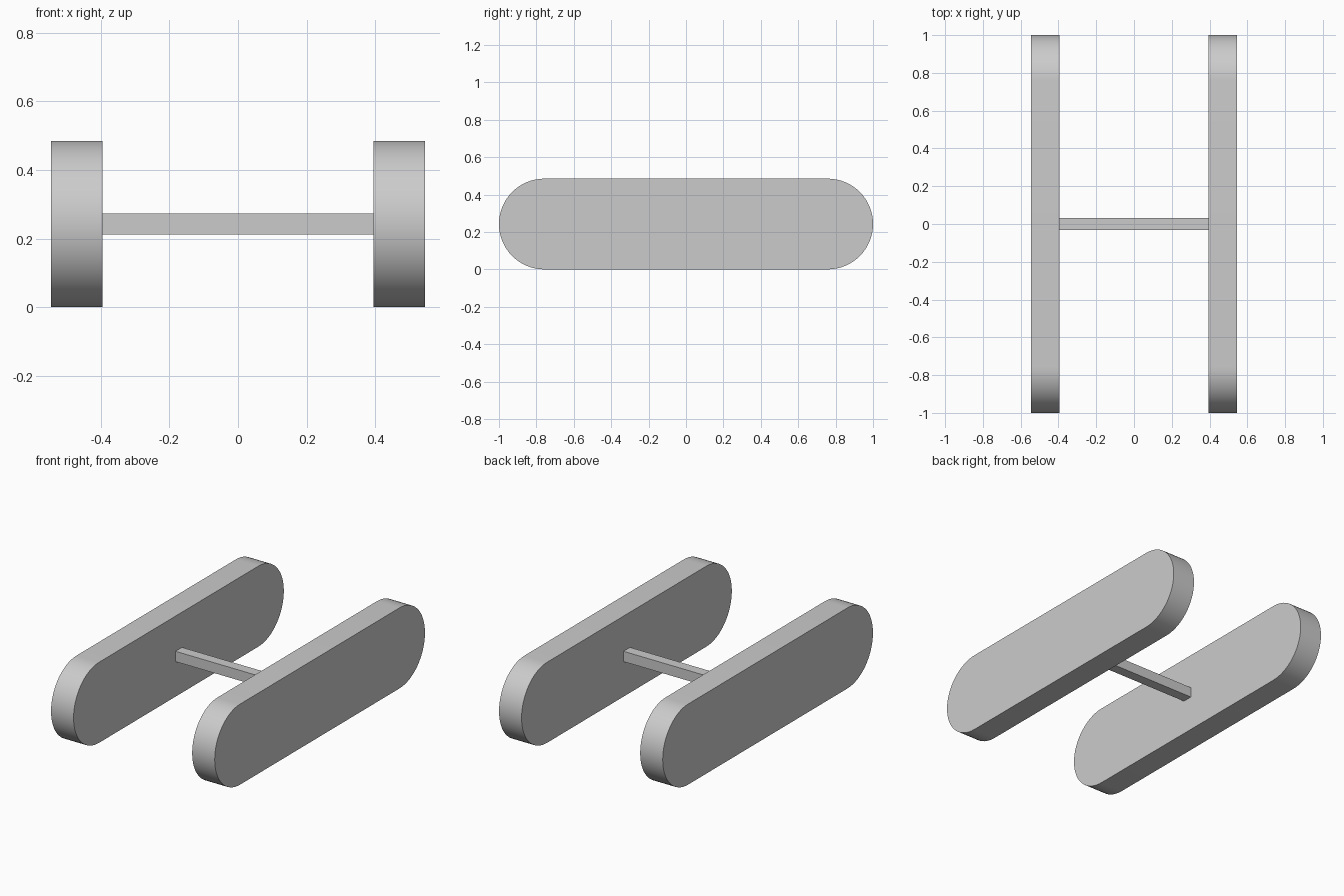
import bpy
import bmesh
from math import pi, sin, cos

default = bpy.data.objects.get("Cube")
if default:
    bpy.data.objects.remove(default, do_unlink=True)

RADIUS = 0.2425
HALF_LENGTH = 1.0
INNER_X, OUTER_X = 0.395, 0.545
BAR = 0.062
SEGMENTS = 32

grey = bpy.data.materials.new("light grey")
grey.use_nodes = True
colour = (0.6, 0.6, 0.6, 1)
grey.diffuse_color = colour
grey.node_tree.nodes["Principled BSDF"].inputs["Base Color"].default_value = colour


def add_object(name, bm):
    bmesh.ops.recalc_face_normals(bm, faces=bm.faces)
    mesh = bpy.data.meshes.new(name)
    bm.to_mesh(mesh)
    bm.free()
    mesh.materials.append(grey)
    obj = bpy.data.objects.new(name, mesh)
    bpy.context.collection.objects.link(obj)
    return obj


def side_float(name, x_start):
    """Round-ended slab: a stadium outline extruded along x."""
    bm = bmesh.new()
    outline = []
    for end in (1, -1):
        for i in range(SEGMENTS + 1):
            angle = -pi / 2 + pi * i / SEGMENTS
            y = end * (HALF_LENGTH - RADIUS + RADIUS * cos(angle))
            z = RADIUS + end * RADIUS * sin(angle)
            outline.append(bm.verts.new((x_start, y, z)))
    face = bm.faces.new(outline)
    result = bmesh.ops.extrude_face_region(bm, geom=[face], use_keep_orig=True)
    moved = [g for g in result["geom"] if isinstance(g, bmesh.types.BMVert)]
    bmesh.ops.translate(bm, verts=moved, vec=(OUTER_X - INNER_X, 0, 0))
    obj = add_object(name, bm)
    bpy.ops.object.select_all(action="DESELECT")
    obj.select_set(True)
    bpy.context.view_layer.objects.active = obj
    bpy.ops.object.shade_smooth_by_angle(angle=pi / 6)


# Matching slabs on both sides
side_float("left_slab", INNER_X)
side_float("right_slab", -OUTER_X)

# Square bar joining the slabs
bm = bmesh.new()
bmesh.ops.create_cube(bm, size=1)
bmesh.ops.scale(bm, verts=bm.verts, vec=(2 * INNER_X, BAR, BAR))
bmesh.ops.translate(bm, verts=bm.verts, vec=(0, 0, RADIUS))
add_object("cross_bar", bm)
